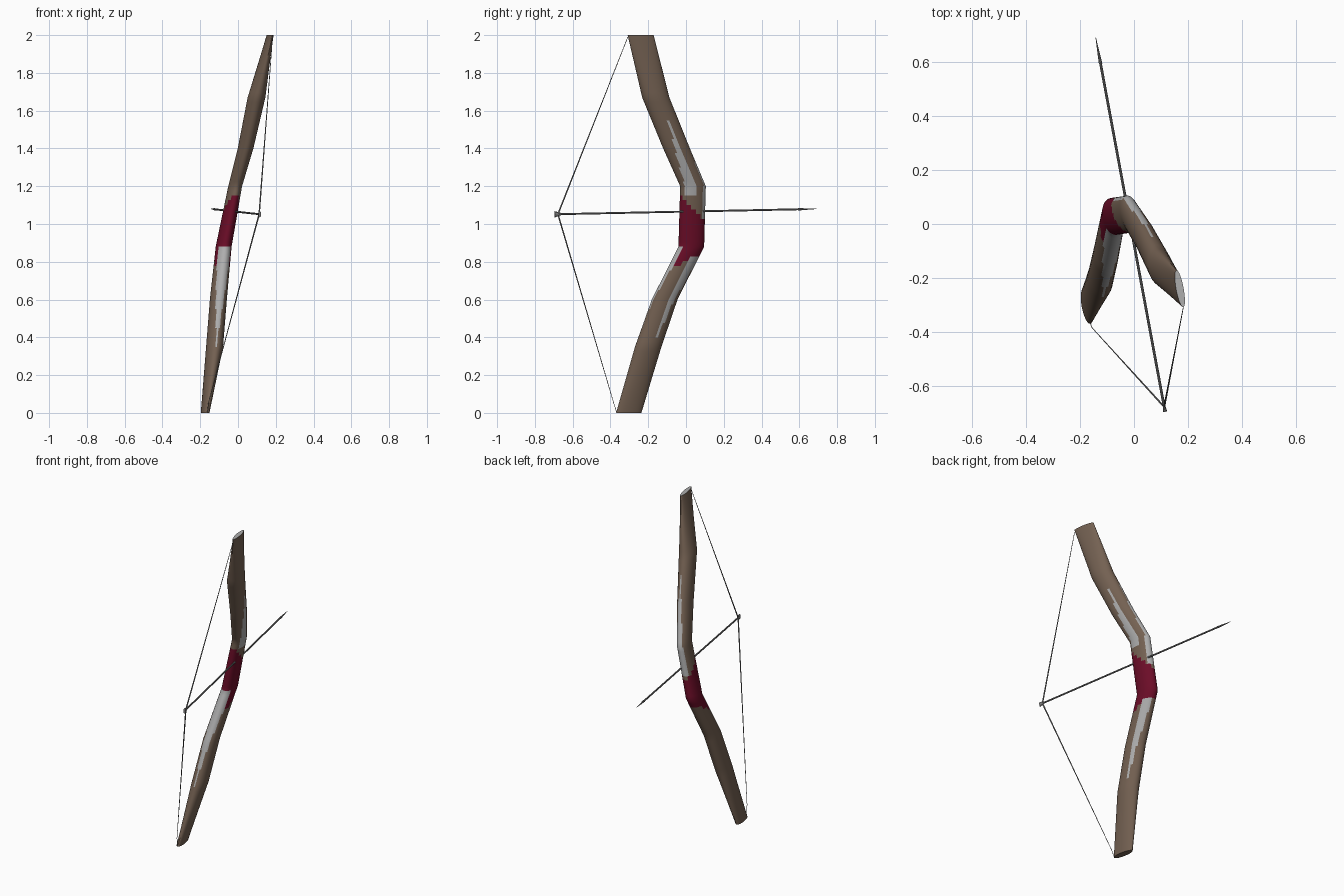
import bpy, bmesh, math
from mathutils import Vector

if "Cube" in bpy.data.objects:
    bpy.data.objects.remove(bpy.data.objects["Cube"])


def material(name, rgb):
    m = bpy.data.materials.new(name)
    m.diffuse_color = (*rgb, 1)
    m.use_nodes = True
    m.node_tree.nodes["Principled BSDF"].inputs["Base Color"].default_value = m.diffuse_color
    return m


BROWN = material("brown wood", (0.175, 0.12, 0.085))
RED = material("dark red grip", (0.15, 0.004, 0.021))
GREY = material("pale grey inlay", (0.42, 0.42, 0.42))
DARK = material("arrow grey", (0.2, 0.2, 0.2))

# Bow profile: z, centre x, centre y, half width, half depth
STATIONS = [
    (0.00, -0.174, -0.303, 0.020, 0.068),
    (0.35, -0.124, -0.200, 0.044, 0.071),
    (0.60, -0.104, -0.113, 0.044, 0.069),
    (0.88, -0.076, 0.028, 0.041, 0.069),
    (1.20, -0.015, 0.037, 0.035, 0.069),
    (1.40, 0.040, -0.050, 0.040, 0.072),
    (1.67, 0.098, -0.160, 0.046, 0.073),
    (2.00, 0.170, -0.240, 0.014, 0.070),
]
FWD = Vector((-0.18, 0.984, 0)).normalized()   # shooting direction
SIDE = Vector((FWD.y, -FWD.x, 0))
SEGS = 32

# Grey streaks: wide-end z, pointed-end z, angle at each end, half width (degrees)
STREAKS = [
    (0.87, 0.35, -95, -95, 50),
    (0.84, 0.38, 40, 15, 30),
    (1.14, 1.58, -20, 12, 28),
    (1.04, 1.58, 85, 85, 42),
]


def is_grey(z, ang):
    for z0, z1, a0, a1, half in STREAKS:
        t = (z - z0) / (z1 - z0)
        if 0 <= t <= 1:
            diff = (ang - (a0 + (a1 - a0) * t) + 180) % 360 - 180
            if abs(diff) < half * min(1.0, 1.15 * (1 - t)):
                return True
    return False


def build_bow():
    bm = bmesh.new()
    samples = []
    for a, b in zip(STATIONS, STATIONS[1:]):
        n = max(4, round((b[0] - a[0]) / 0.025))
        samples += [[p + (q - p) * i / n for p, q in zip(a, b)] for i in range(n)]
    samples.append(list(STATIONS[-1]))
    rings = []
    for z, x, y, hw, hd in samples:
        ring = []
        for i in range(SEGS):
            t = 2 * math.pi * i / SEGS
            ring.append(bm.verts.new(Vector((x, y, z)) + SIDE * hw * math.cos(t) + FWD * hd * math.sin(t)))
        rings.append(ring)
    for k, (lo, hi) in enumerate(zip(rings, rings[1:])):
        z = (samples[k][0] + samples[k + 1][0]) / 2
        for i in range(SEGS):
            j = (i + 1) % SEGS
            f = bm.faces.new((lo[i], lo[j], hi[j], hi[i]))
            f.smooth = True
            ang = 360 * (i + 0.5) / SEGS
            s = math.sin(math.radians(ang))
            # grip has slanted ends
            if is_grey(z, ang):
                f.material_index = 2
            elif 0.80 + 0.04 * s < z < 1.08 - 0.07 * s:
                f.material_index = 1
    bm.faces.new(rings[0][::-1]).material_index = 0
    bm.faces.new(rings[-1]).material_index = 2
    me = bpy.data.meshes.new("bow_limbs_and_grip")
    bm.to_mesh(me)
    bm.free()
    for m in (BROWN, RED, GREY):
        me.materials.append(m)
    ob = bpy.data.objects.new("bow_limbs_and_grip", me)
    bpy.context.collection.objects.link(ob)
    bpy.context.view_layer.objects.active = ob
    ob.select_set(True)
    bpy.ops.object.shade_smooth_by_angle()
    ob.select_set(False)


def rod(name, p, q, r1, r2, mat, sides=8):
    p, q = Vector(p), Vector(q)
    bpy.ops.mesh.primitive_cone_add(vertices=sides, radius1=r1, radius2=r2,
                                    depth=(q - p).length, location=(p + q) / 2)
    ob = bpy.context.object
    ob.name = name
    ob.rotation_euler = (q - p).to_track_quat('Z', 'Y').to_euler()
    ob.data.materials.append(mat)
    return ob


build_bow()

# Drawn string, thinner toward the limb tips
NOCK = Vector((0.112, -0.678, 1.052))
rod("upper_string", NOCK, (0.183, -0.308, 1.99), 0.004, 0.0015, DARK, 6)
rod("lower_string", NOCK, (-0.155, -0.385, 0.06), 0.004, 0.0015, DARK, 6)
rod("lower_string_end", (-0.155, -0.385, 0.06), (-0.162, -0.368, 0.005), 0.0015, 0.0015, DARK, 6)

# Arrow: shaft, pointed head and flared nock
TIP = Vector((-0.142, 0.692, 1.08))
d = (TIP - NOCK).normalized()
rod("arrow_shaft", NOCK, TIP - d * 0.09, 0.005, 0.005, DARK)
rod("arrow_head", TIP - d * 0.1, TIP, 0.0065, 0.0008, DARK)
rod("arrow_nock", NOCK - d * 0.018, NOCK + d * 0.02, 0.017, 0.005, DARK).scale.x = 0.45
